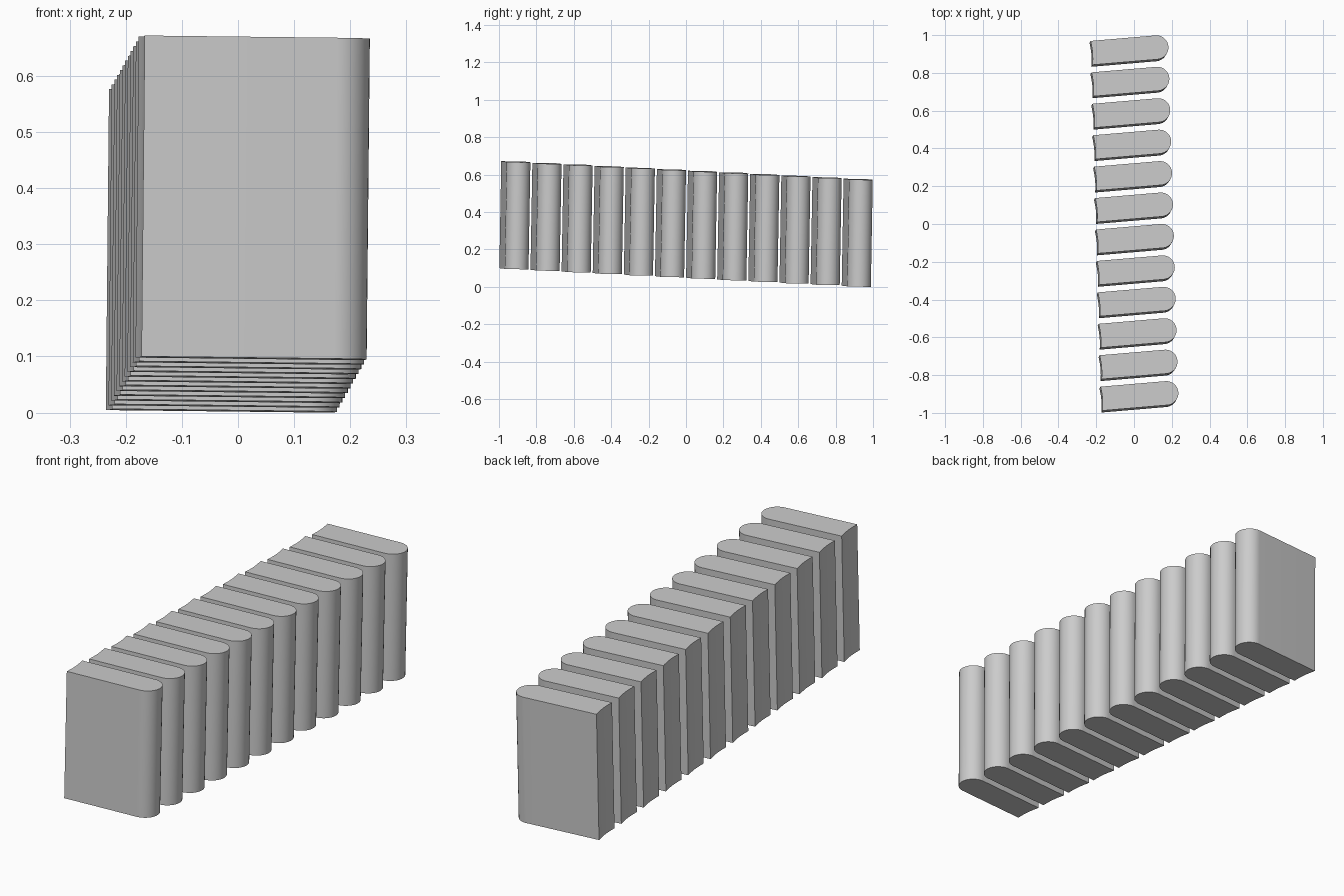
import bpy, bmesh
from math import sin, cos, pi
from mathutils import Matrix, Vector

if "Cube" in bpy.data.objects:
    bpy.data.objects.remove(bpy.data.objects["Cube"])

COUNT = 12
LENGTH, THICK, HEIGHT = 0.408, 0.127, 0.572
HOLLOW = 0.005                                # depth of the concave end
START = Vector((-0.172, -0.998, 0.100))       # front lower corner of first slab
STEP = Vector((-0.0048, 0.1664, -0.0085))     # row direction

# One flat grey
grey = bpy.data.materials.new("plain_grey")
grey.use_nodes = True
colour = (0.6, 0.6, 0.6, 1)
grey.diffuse_color = colour
grey.node_tree.nodes["Principled BSDF"].inputs["Base Color"].default_value = colour

# Outline: rounded end on +x, slightly hollow end on -x
r = THICK / 2
outline = []
for i in range(25):
    a = -pi / 2 + pi * i / 24
    outline.append((LENGTH - r + r * cos(a), r + r * sin(a)))
for i in range(9):
    t = i / 8
    outline.append((HOLLOW * sin(pi * t), THICK * (1 - t)))

# Extrude the outline upward
bm = bmesh.new()
base = bm.faces.new([bm.verts.new((x, y, 0)) for x, y in outline])
top = bmesh.ops.extrude_face_region(bm, geom=[base], use_keep_orig=True)
bmesh.ops.translate(bm, vec=(0, 0, HEIGHT),
                    verts=[v for v in top["geom"] if isinstance(v, bmesh.types.BMVert)])
bmesh.ops.recalc_face_normals(bm, faces=bm.faces[:])
mesh = bpy.data.meshes.new("slab")
bm.to_mesh(mesh)
bm.free()
mesh.materials.append(grey)

# Slight turn and lean shared by every slab
along = Vector((1, 0.085, -0.0115)).normalized()
up = Vector((0.0115, 0.018, 1)).normalized()
across = up.cross(along).normalized()
up = along.cross(across)
turn = Matrix((along, across, up)).transposed().to_4x4()

# Row of identical slabs
slabs = []
for i in range(COUNT):
    slab = bpy.data.objects.new(f"slab_{i + 1}", mesh)
    bpy.context.collection.objects.link(slab)
    slab.matrix_world = Matrix.Translation(START + STEP * i) @ turn
    slabs.append(slab)

bpy.ops.object.select_all(action='DESELECT')
slabs[0].select_set(True)
bpy.context.view_layer.objects.active = slabs[0]
bpy.ops.object.shade_smooth_by_angle()
